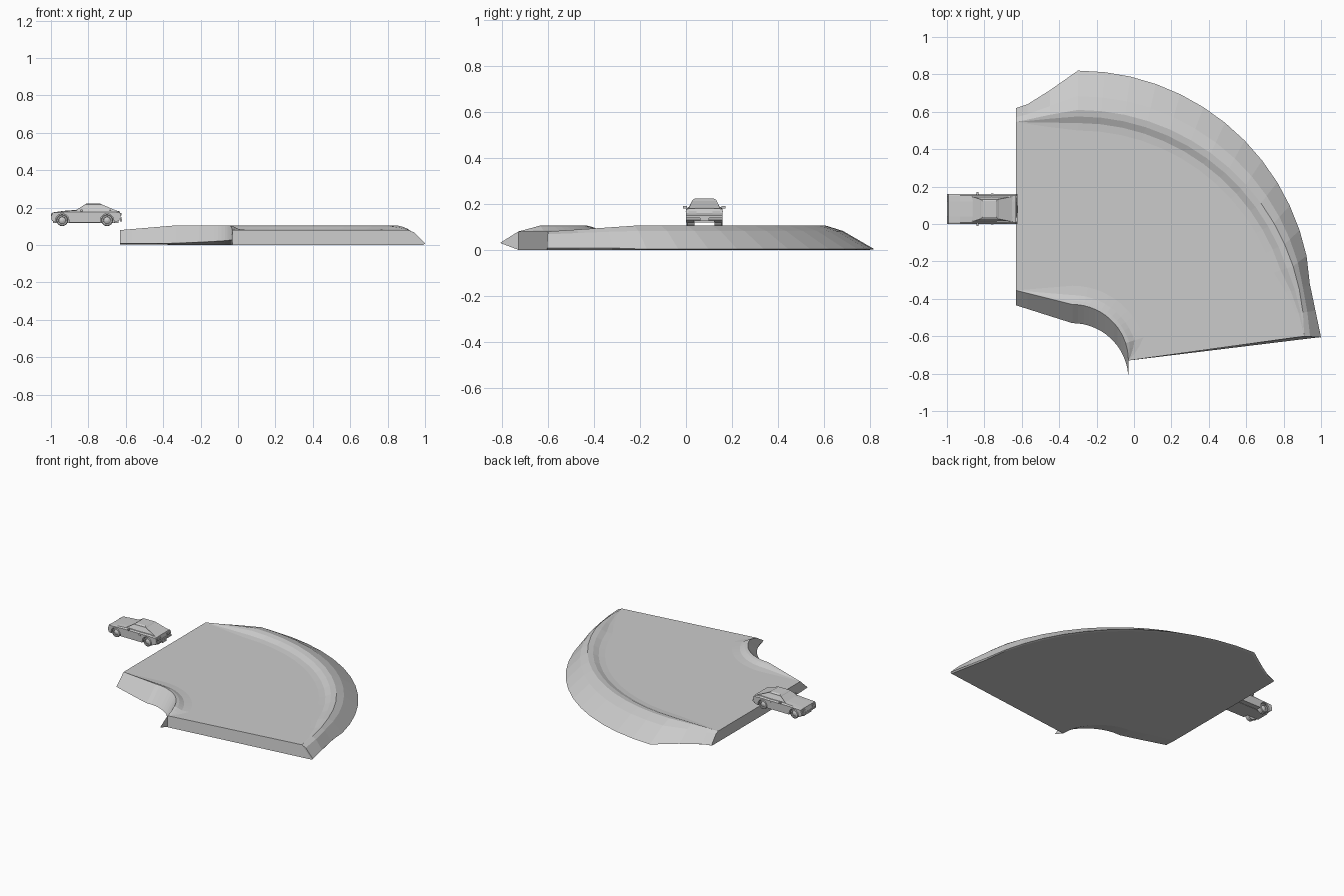
import bpy, bmesh, math
from mathutils import Vector

if "Cube" in bpy.data.objects:
    bpy.data.objects.remove(bpy.data.objects["Cube"])

grey = bpy.data.materials.new("plain grey")
grey.diffuse_color = (0.6, 0.6, 0.6, 1)
grey.use_nodes = True
grey.node_tree.nodes["Principled BSDF"].inputs["Base Color"].default_value = grey.diffuse_color


def finish(bm, name):
    bmesh.ops.remove_doubles(bm, verts=bm.verts, dist=0.0002)
    bmesh.ops.recalc_face_normals(bm, faces=bm.faces)
    me = bpy.data.meshes.new(name)
    bm.to_mesh(me)
    bm.free()
    me.materials.append(grey)
    ob = bpy.data.objects.new(name, me)
    bpy.context.collection.objects.link(ob)
    return ob


def loft(bm, rings, caps=True):
    rows = [[bm.verts.new(p) for p in r] for r in rings]
    n = len(rows[0])
    for a, b in zip(rows, rows[1:]):
        for i in range(n):
            j = (i + 1) % n
            bm.faces.new((a[i], a[j], b[j], b[i]))
    if caps:
        bm.faces.new(rows[0])
        bm.faces.new(rows[-1])
    return rows


# ---- curved track slab with raised, banked edges ----
def polar(cx, cy, r, deg, z):
    a = math.radians(deg)
    return Vector((cx + r * math.cos(a), cy + r * math.sin(a), z))


def section(ground, crest, odir, icrest, iground, idir, f, base):
    """One closed cross-section, outer foot to inner foot and back below."""
    mid = crest.lerp(ground, 0.35) + Vector((0, 0, 0.013))
    o = [crest + odir * d * f + Vector((0, 0, -h * f))
         for d, h in ((0.035, 0.005), (0.07, 0.021), (0.11, 0.025))]
    i = [icrest + idir * d * f + Vector((0, 0, -h * f))
         for d, h in ((0.10, 0.025), (0.05, 0.02), (0.02, 0.005))]
    bi = Vector((icrest.x, icrest.y, base))
    bo = crest.lerp(ground, 0.9)
    bo.z = base
    return [ground, mid, crest] + o + i + [icrest, iground, bi, bo]


rings = []
# straight lead-in
for x, f, gy in ((-0.63, 0, 0.62), (-0.57, 0.2, 0.64), (-0.45, 0.6, 0.715)):
    t = (x + 0.63) / 0.3
    z = 0.08 + 0.025 * f
    rings.append(section(Vector((x, gy, 0.008)), Vector((x, 0.545 + 0.065 * t, z)),
                         Vector((0, -1, 0)),
                         Vector((x, -0.355 - 0.075 * t, z)),
                         Vector((x, -0.435 - 0.095 * t, 0.008)),
                         Vector((0, 1, 0)), f, 0.004))
# quarter bend
for k in range(16):
    a = 90 - 6 * k
    f = min(1, a / 18)
    z = 0.08 + 0.025 * f
    d = polar(0, 0, 1, a, 0)
    if k <= 12:
        g = polar(-0.3, -0.43, 1.25, 90 - 6.5 * k, 0.003)
    else:
        g = Vector((0.94 + 0.03 * (k - 13), -0.32 - 0.143 * (k - 13), 0.008))
    rings.append(section(g, polar(-0.3, -0.6, 1.21, a, z), -d,
                         polar(-0.33, -0.73, 0.30, a, z),
                         polar(-0.33, -0.81 - 0.02 * (k < 15), 0.30, a, 0.01 + 0.02 * k / 15),
                         d, f, 0.0))
bm = bmesh.new()
rows = loft(bm, rings, caps=False)
for r in (rows[0], rows[-1]):
    G, M, C, IC, IG, BI, BO = r[0], r[1], r[2], r[9], r[10], r[11], r[12]
    # weld the faded lip before closing the ends
    bm.faces.new((C, IC, BI, BO))
    bm.faces.new((G, M, C, BO))
    bm.faces.new((IC, IG, BI))
finish(bm, "banked_track_bend")

# ---- car ----
CY, WR = 0.08, 0.031
AXLES = (-0.94, -0.70)


def arch(cx):
    return [(cx + 0.036 * math.cos(math.radians(t)), 0.132 + 0.036 * math.sin(math.radians(t)))
            for t in (0, 30, 60, 90, 120, 150, 180)]


# body side outline with open wheel arches
outline = [(-0.995, 0.130), (-1.0, 0.150), (-0.992, 0.174), (-0.93, 0.183), (-0.865, 0.188),
           (-0.76, 0.186), (-0.68, 0.188), (-0.632, 0.180), (-0.627, 0.160), (-0.635, 0.130)]
for cx in (-0.70, -0.94):
    p = arch(cx)
    outline += [(p[0][0], 0.120)] + p + [(p[-1][0], 0.120)]


def body_ring(y, drop):
    return [Vector((x, CY + y, z - drop * max(0, z - 0.172))) for x, z in outline]


bm = bmesh.new()
loft(bm, [body_ring(-0.08, 0.7), body_ring(-0.072, 0.15), body_ring(-0.04, 0),
          body_ring(0.04, 0), body_ring(0.072, 0.15), body_ring(0.08, 0.7)])
finish(bm, "car_body")


# cabin: base, roof edge, roof crown
def rect(x0, x1, w, z, zr=None):
    zr = z if zr is None else zr
    return [Vector(v) for v in ((x0, CY - w, z), (x1, CY - w, zr), (x1, CY + w, zr), (x0, CY + w, z))]


bm = bmesh.new()
loft(bm, [rect(-0.87, -0.645, 0.068, 0.184, 0.182), rect(-0.82, -0.728, 0.052, 0.216, 0.217),
          rect(-0.808, -0.738, 0.042, 0.223, 0.223)])
# inset window panes on the four sloping sides
bm.normal_update()
panes = [f for f in bm.faces if f.calc_center_median().z < 0.21 and abs(f.normal.z) < 0.95]
bmesh.ops.inset_individual(bm, faces=panes, thickness=0.005, depth=-0.0015)
finish(bm, "car_cabin")


def box(name, x0, x1, y0, y1, z0, z1):
    bm = bmesh.new()
    loft(bm, [[Vector((x, y, z)) for x, y in ((x0, y0), (x1, y0), (x1, y1), (x0, y1))]
              for z in (z0, z1)])
    finish(bm, name)


box("car_underside", -0.99, -0.64, CY - 0.045, CY + 0.045, 0.118, 0.165)
box("front_bumper", -1.0, -0.985, CY - 0.078, CY + 0.078, 0.136, 0.146)
box("rear_bumper", -0.64, -0.622, CY - 0.08, CY + 0.08, 0.138, 0.149)
box("number_plate", -0.63, -0.621, CY - 0.02, CY + 0.02, 0.125, 0.138)

for s, side in ((-1, "near"), (1, "far")):
    box(side + "_tail_light", -0.635, -0.624, *sorted((CY + s * 0.035, CY + s * 0.07)), 0.158, 0.170)
    box(side + "_head_light", -1.001, -0.99, *sorted((CY + s * 0.04, CY + s * 0.068)), 0.153, 0.168)
    box(side + "_mirror", -0.842, -0.832, *sorted((CY + s * 0.075, CY + s * 0.092)), 0.180, 0.190)
    box(side + "_door_handle", -0.765, -0.75, *sorted((CY + s * 0.078, CY + s * 0.082)), 0.164, 0.168)
    for cx, end in zip(AXLES, ("front", "rear")):
        # tyre with a dished rim
        bm = bmesh.new()
        loft(bm, [[Vector((cx + r * math.cos(i * math.pi / 8), CY + s * y,
                           0.132 + r * math.sin(i * math.pi / 8))) for i in range(16)]
                  for r, y in ((WR, 0.044), (WR, 0.074), (WR - 0.004, 0.078),
                               (0.020, 0.078), (0.018, 0.071), (0.006, 0.076))])
        finish(bm, f"{side}_{end}_wheel")
